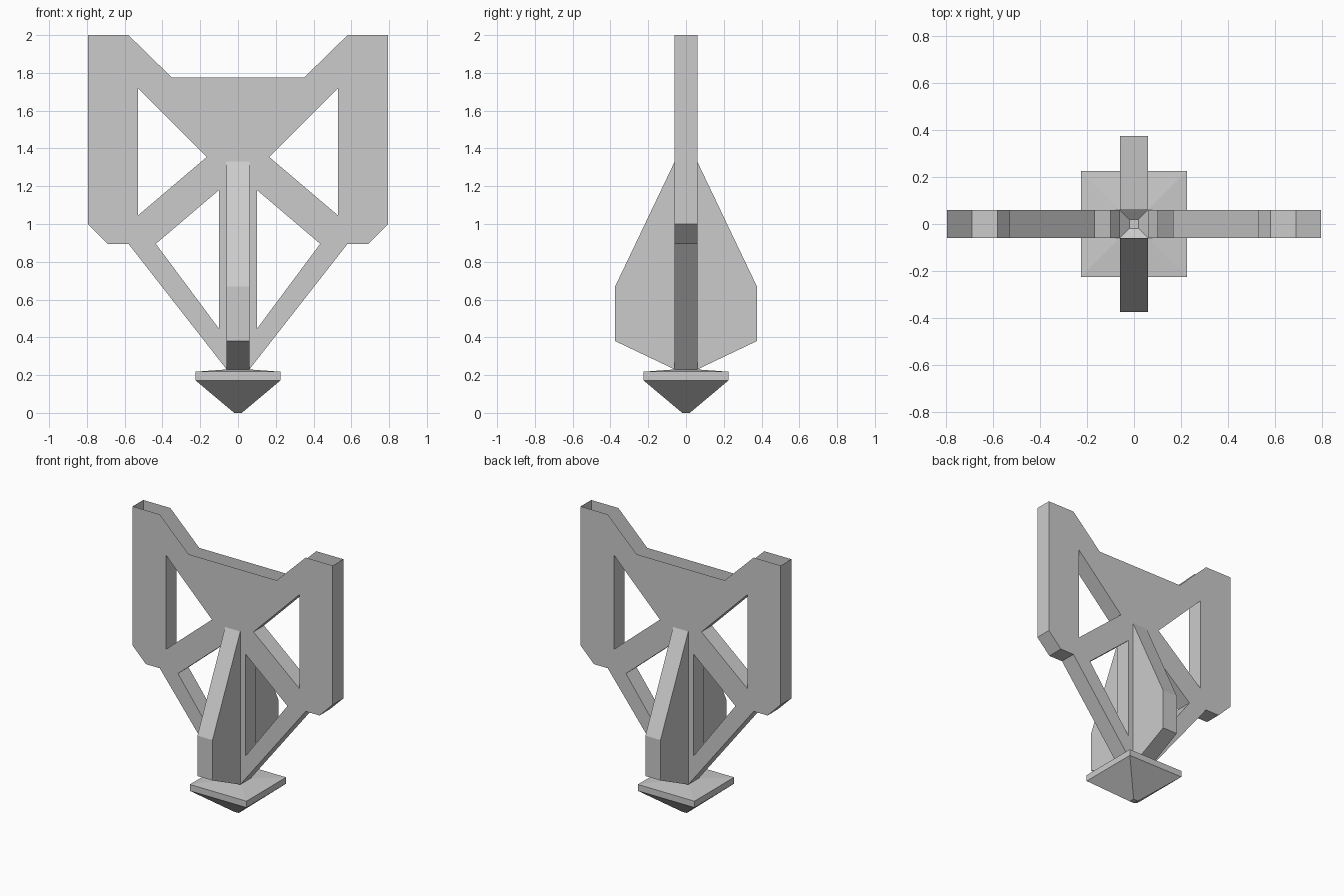
import bpy, bmesh
from mathutils import Vector

if "Cube" in bpy.data.objects:
    bpy.data.objects.remove(bpy.data.objects["Cube"])

T = 0.06  # half thickness of plate and fins

grey = bpy.data.materials.new("plain grey")
grey.diffuse_color = (0.6, 0.6, 0.6, 1)
grey.use_nodes = True
grey.node_tree.nodes["Principled BSDF"].inputs["Base Color"].default_value = grey.diffuse_color


def finish(bm, name):
    bmesh.ops.remove_doubles(bm, verts=bm.verts, dist=1e-5)
    bmesh.ops.recalc_face_normals(bm, faces=bm.faces)
    me = bpy.data.meshes.new(name)
    bm.to_mesh(me)
    bm.free()
    me.materials.append(grey)
    ob = bpy.data.objects.new(name, me)
    bpy.context.collection.objects.link(ob)
    return ob


def flip(points):
    return [(-x, z) for x, z in reversed(points)]


# Wing plate: open along its top rim and along the slot where the fins meet it
rim = [(0.35, 1.775), (0.58, 2.0)]
side = [(0.795, 2.0), (0.795, 1.0), (0.69, 0.895), (0.58, 0.895), (T, 0.23)]
slot = [(T, 1.33)]
half = rim + side + slot
outline = half + flip(half)
upper_hole = [(0.53, 1.72), (0.53, 1.045), (0.165, 1.355)]
lower_hole = [(0.1, 1.18), (0.435, 0.895), (0.1, 0.445)]
holes = [upper_hole, lower_hole, flip(upper_hole), flip(lower_hole)]

bm = bmesh.new()
for y in (-T, T):
    edges = []
    for loop in [outline] + holes:
        vs = [bm.verts.new((x, y, z)) for x, z in loop]
        edges += [bm.edges.new((a, b)) for a, b in zip(vs, vs[1:] + vs[:1])]
    bmesh.ops.triangle_fill(bm, use_beauty=True, edges=edges, normal=Vector((0, y, 0)))
# Edge walls around the sides and inside the holes
walls = [side, flip(side)] + [h + h[:1] for h in holes]
for path in walls:
    for (x1, z1), (x2, z2) in zip(path, path[1:]):
        bm.faces.new([bm.verts.new(p) for p in
                      ((x1, -T, z1), (x2, -T, z2), (x2, T, z2), (x1, T, z1))])
finish(bm, "wing_plate")

# Front and back fins: two cheeks and an outer strip, open towards the plate
profile = [(T, 1.33), (0.375, 0.67), (0.375, 0.38), (T, 0.23)]
for name, s in (("front_fin", -1), ("back_fin", 1)):
    bm = bmesh.new()
    left, right = ([bm.verts.new((x, s * y, z)) for y, z in profile] for x in (-T, T))
    bm.faces.new(left)
    bm.faces.new(right)
    for i in range(3):
        bm.faces.new((left[i], left[i + 1], right[i + 1], right[i]))
    finish(bm, name)

# Pointed square tip: stacked square rings, open at the neck
bm = bmesh.new()
rings = []
for r, z in ((T, 0.23), (0.225, 0.218), (0.225, 0.172), (0.02, 0.0)):
    rings.append([bm.verts.new((x * r, y * r, z))
                  for x, y in ((-1, -1), (1, -1), (1, 1), (-1, 1))])
for a, b in zip(rings, rings[1:]):
    for i in range(4):
        j = (i + 1) % 4
        bm.faces.new((a[i], a[j], b[j], b[i]))
bm.faces.new(rings[-1])
finish(bm, "pointed_tip")
